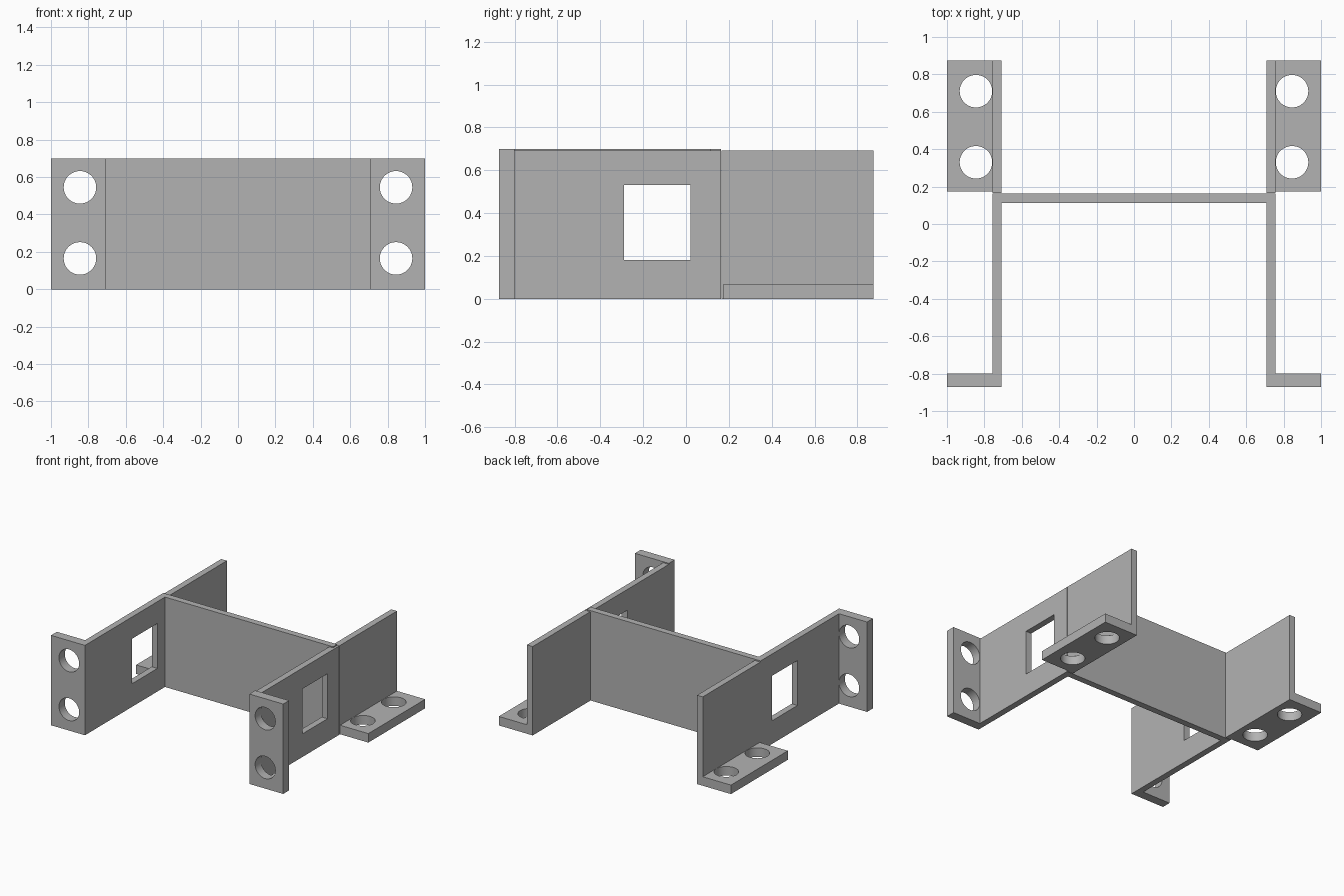
import bpy
import bmesh
from math import radians
from mathutils import Matrix, Vector

cube = bpy.data.objects.get("Cube")
if cube:
    bpy.data.objects.remove(cube, do_unlink=True)

grey = bpy.data.materials.new("plain grey")
grey.use_nodes = True
colour = (0.45, 0.45, 0.45, 1)
grey.diffuse_color = colour
grey.node_tree.nodes["Principled BSDF"].inputs["Base Color"].default_value = colour


def finish(name, bm):
    mesh = bpy.data.meshes.new(name)
    bm.to_mesh(mesh)
    bm.free()
    mesh.materials.append(grey)
    obj = bpy.data.objects.new(name, mesh)
    bpy.context.collection.objects.link(obj)
    return obj


def box(name, low, high):
    low, high = Vector(low), Vector(high)
    bm = bmesh.new()
    bmesh.ops.create_cube(bm, size=1)
    size = high - low
    place = Matrix.Translation((low + high) / 2) @ Matrix.Diagonal((*size, 1))
    bmesh.ops.transform(bm, matrix=place, verts=bm.verts)
    return finish(name, bm)


def drill(name, centre, axis):
    bm = bmesh.new()
    turn = Matrix.Rotation(radians(90), 4, "X") if axis == "Y" else Matrix()
    bmesh.ops.create_cone(bm, cap_ends=True, segments=48, radius1=0.087,
                          radius2=0.087, depth=0.3,
                          matrix=Matrix.Translation(centre) @ turn)
    return finish(name, bm)


def cut(target, cutters):
    for cutter in cutters:
        mod = target.modifiers.new("opening", "BOOLEAN")
        mod.operation = "DIFFERENCE"
        mod.solver = "EXACT"
        mod.object = cutter
    graph = bpy.context.evaluated_depsgraph_get()
    mesh = bpy.data.meshes.new_from_object(target.evaluated_get(graph))
    target.modifiers.clear()
    target.data = mesh
    for cutter in cutters:
        bpy.data.objects.remove(cutter, do_unlink=True)
    # Smooth the hole walls only
    bpy.ops.object.select_all(action="DESELECT")
    target.select_set(True)
    bpy.context.view_layer.objects.active = target
    bpy.ops.object.shade_smooth_by_angle(angle=radians(30))


def side_box(name, side, x, y, z):
    xs = sorted((side * x[0], side * x[1]))
    return box(name, (xs[0], y[0], z[0]), (xs[1], y[1], z[1]))


inner, outer = 0.708, 0.757
joint = 0.163

# Cross panel joining the two sides
box("cross_panel", (-inner, 0.113, 0), (0.74, joint, 0.7))

for label, side in (("left", 1), ("right", -1)):
    # Side wall with a square window
    top = 0.692 if side > 0 else 0.7
    wall = side_box(label + "_side_wall", side, (inner, outer), (-0.8, joint), (0, top))
    cut(wall, [side_box("window_cutter", side, (0.6, 0.9), (-0.29, 0.02), (0.18, 0.53))])

    # Upright front flange with two bolt holes
    front = side_box(label + "_front_flange", side, (inner, 1), (-0.872, -0.8), (0, 0.7))
    cut(front, [drill("hole_cutter", (side * 0.845, -0.83, z), "Y") for z in (0.165, 0.545)])

    # Rear wall standing on a horizontal flange with two bolt holes
    side_box(label + "_rear_wall", side, (inner, outer), (joint + 0.003, 0.875), (0, 0.692))
    foot = side_box(label + "_rear_flange", side, (outer, 1), (0.175, 0.875), (0, 0.07))
    cut(foot, [drill("hole_cutter", (side * 0.845, y, 0.03), "Z") for y in (0.33, 0.71)])
